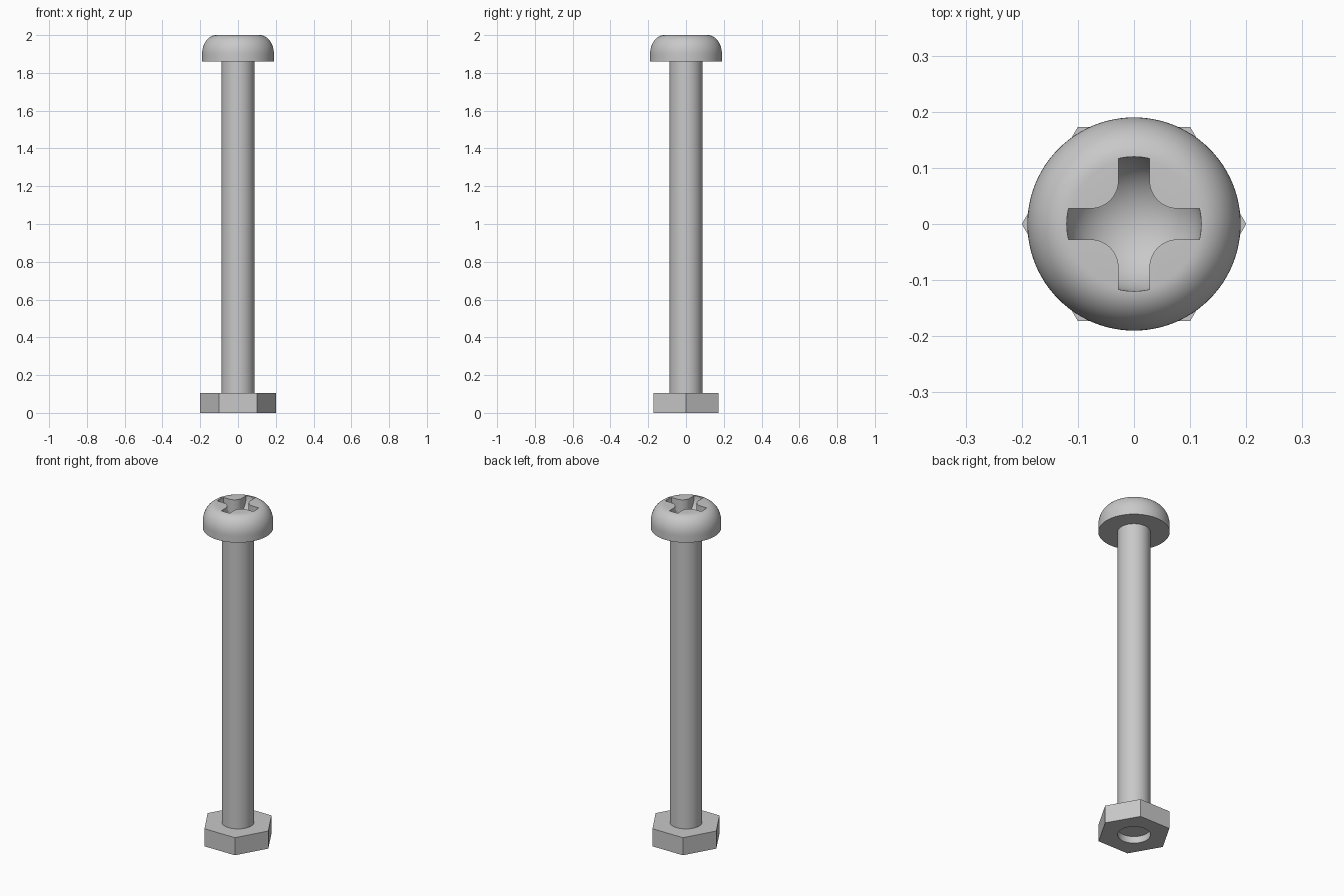
import bpy
import bmesh
from math import sin, cos, pi, radians, asin
from mathutils import Matrix, Vector

cube = bpy.data.objects.get("Cube")
if cube:
    bpy.data.objects.remove(cube, do_unlink=True)

steel = bpy.data.materials.new("grey steel")
steel.use_nodes = True
steel.diffuse_color = (0.58, 0.58, 0.58, 1)
steel.node_tree.nodes["Principled BSDF"].inputs["Base Color"].default_value = steel.diffuse_color


def finish(bm, name):
    bmesh.ops.recalc_face_normals(bm, faces=bm.faces)
    mesh = bpy.data.meshes.new(name)
    bm.to_mesh(mesh)
    bm.free()
    mesh.materials.append(steel)
    obj = bpy.data.objects.new(name, mesh)
    bpy.context.collection.objects.link(obj)
    return obj


def prism(name, outline, z0, z1):
    """Extrude a flat outline from z0 to z1."""
    bm = bmesh.new()
    face = bm.faces.new([bm.verts.new((x, y, z0)) for x, y in outline])
    top = bmesh.ops.extrude_face_region(bm, geom=[face])["geom"]
    verts = [v for v in top if isinstance(v, bmesh.types.BMVert)]
    bmesh.ops.translate(bm, verts=verts, vec=(0, 0, z1 - z0))
    return finish(bm, name)


def lathe(name, profile, steps=96):
    """Spin a profile of (radius, z) points about the z axis."""
    bm = bmesh.new()
    verts = [bm.verts.new((r, 0, z)) for r, z in profile]
    edges = [bm.edges.new(pair) for pair in zip(verts, verts[1:])]
    bmesh.ops.spin(bm, geom=verts + edges, axis=(0, 0, 1), cent=(0, 0, 0),
                   angle=2 * pi, steps=steps, use_merge=True)
    bmesh.ops.remove_doubles(bm, verts=bm.verts, dist=1e-5)
    bmesh.ops.holes_fill(bm, edges=[e for e in bm.edges if e.is_boundary], sides=0)
    return finish(bm, name)


def ring(radius, count):
    return [(radius * cos(2 * pi * i / count), radius * sin(2 * pi * i / count))
            for i in range(count)]


def boolean(obj, cutter, operation):
    """Apply a boolean and discard the cutter."""
    mod = obj.modifiers.new("cut", 'BOOLEAN')
    mod.operation, mod.object, mod.solver = operation, cutter, 'EXACT'
    select(obj)
    bpy.ops.object.modifier_apply(modifier=mod.name)
    bpy.data.objects.remove(cutter, do_unlink=True)


def select(obj):
    bpy.ops.object.select_all(action='DESELECT')
    obj.select_set(True)
    bpy.context.view_layer.objects.active = obj


# Rounded pan head
HEAD_R, FLAT_R, SHOULDER, TOP = 0.19, 0.115, 1.90, 2.0
arc = [(FLAT_R + (HEAD_R - FLAT_R) * cos(a), SHOULDER + (TOP - SHOULDER) * sin(a))
       for a in [pi / 2 * i / 14 for i in range(15)]]
head = lathe("screw_head", [(HEAD_R, 1.86)] + arc)

# Cross recess: filleted cross cut down to a bowl-shaped floor
HALF, REACH, FILLET = 0.0275, 0.15, 0.05
corner = HALF + FILLET
quarter = [(REACH, HALF)]
quarter += [(corner - FILLET * sin(a), corner - FILLET * cos(a))
            for a in [pi / 2 * i / 12 for i in range(13)]]
quarter += [(HALF, REACH)]
cross = []
for k in range(4):
    turn = Matrix.Rotation(k * pi / 2, 2)
    cross += [tuple(turn @ Vector(p)) for p in quarter]
recess = prism("recess_cutter", cross, 1.85, 2.1)
BOWL_R, BOWL_DEPTH = 0.12, 0.115
bowl_profile = [(BOWL_R * cos(a), TOP + BOWL_DEPTH * sin(a))
                for a in [pi / 2 * (i / 16 - 1) for i in range(17)]]
bowl = lathe("bowl_cutter", bowl_profile + [(BOWL_R, 2.05)], 64)
boolean(recess, bowl, 'INTERSECT')
boolean(head, recess, 'DIFFERENCE')

# Plain shaft, ending inside the nut
SHAFT_R, SHAFT_END = 0.0875, 0.04
shaft = prism("shaft", ring(SHAFT_R, 64), SHAFT_END + 0.01, 1.87)

# Hexagonal nut with the open end of its bore below the shaft
nut = prism("hex_nut", ring(0.2, 6), 0, 0.105)
boolean(nut, prism("bore_cutter", ring(SHAFT_R, 64), -0.05, SHAFT_END), 'DIFFERENCE')

for part in (head, shaft, nut):
    select(part)
    bpy.ops.object.shade_smooth_by_angle(angle=radians(30))
